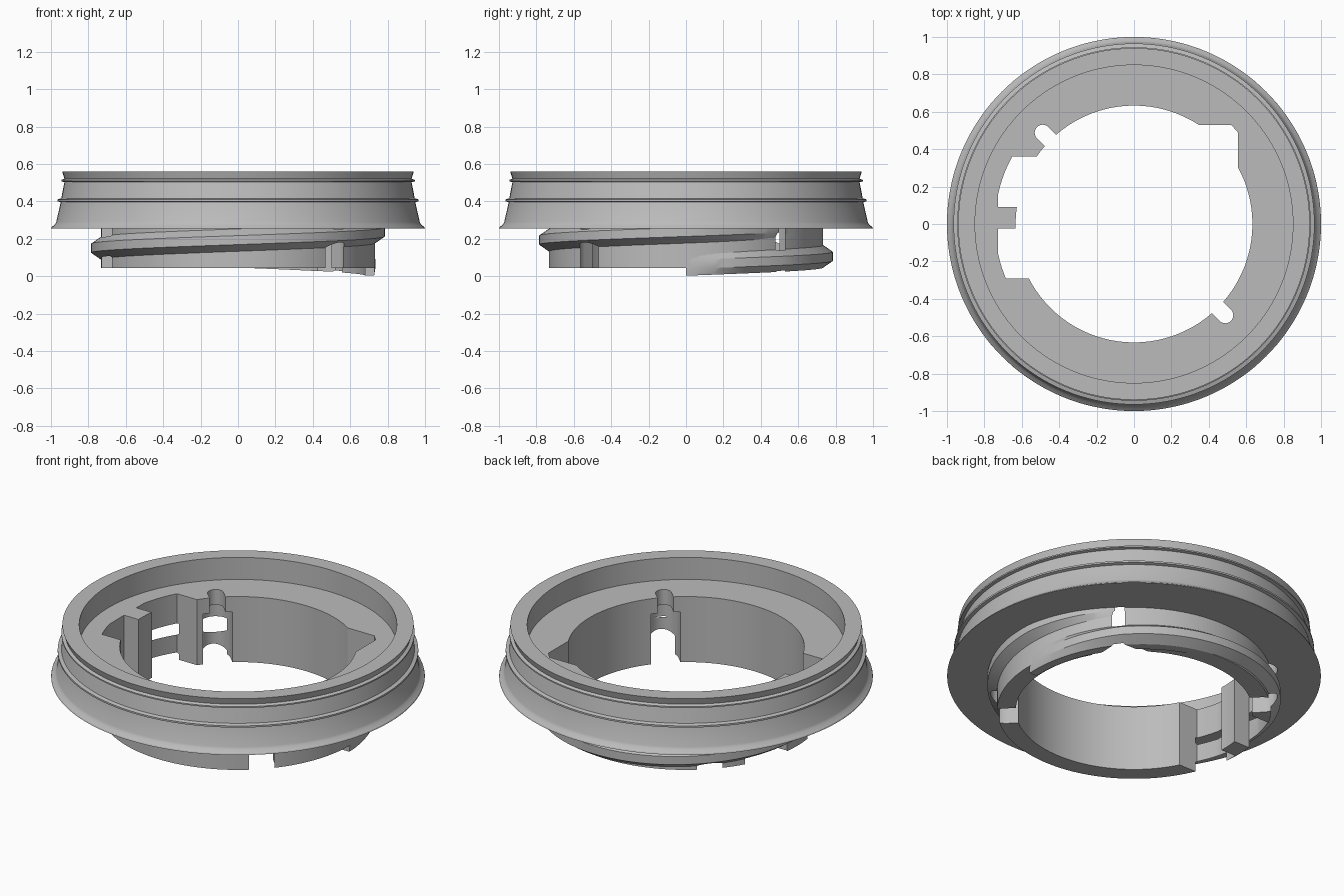
import bpy, bmesh
from math import sin, cos, pi, radians

if "Cube" in bpy.data.objects:
    bpy.data.objects.remove(bpy.data.objects["Cube"])

# One flat grey for everything
grey = bpy.data.materials.new("plain grey")
grey.use_nodes = True
GREY = (0.5, 0.5, 0.5, 1)
grey.diffuse_color = GREY
grey.node_tree.nodes["Principled BSDF"].inputs["Base Color"].default_value = GREY


def finish(name, bm):
    bmesh.ops.recalc_face_normals(bm, faces=bm.faces)
    mesh = bpy.data.meshes.new(name)
    bm.to_mesh(mesh)
    bm.free()
    mesh.materials.append(grey)
    ob = bpy.data.objects.new(name, mesh)
    bpy.context.collection.objects.link(ob)
    return ob


def skin(name, rings, closed):
    """Join a row of equal cross-sections into a solid."""
    bm = bmesh.new()
    rows = [[bm.verts.new(p) for p in ring] for ring in rings]
    n = len(rows[0])
    pairs = list(zip(rows, rows[1:]))
    if closed:
        pairs.append((rows[-1], rows[0]))
    else:
        bm.faces.new(rows[0])
        bm.faces.new(rows[-1])
    for a, b in pairs:
        for i in range(n):
            j = (i + 1) % n
            bm.faces.new((a[i], b[i], b[j], a[j]))
    return finish(name, bm)


def around(profile, angle):
    return [(r * cos(angle), r * sin(angle), z) for r, z in profile]


def prism(name, outline, low, high):
    return skin(name, [[(x, y, z) for x, y in outline] for z in (low, high)], False)


def slot(name, angle, half, end, low, high):
    """Radial slot with a rounded outer end."""
    pts = [(0.5, -half)]
    pts += [(end + half * cos(t), half * sin(t))
            for t in [-pi / 2 + pi * i / 16 for i in range(17)]]
    pts.append((0.5, half))
    c, s = cos(angle), sin(angle)
    return prism(name, [(u * c - v * s, u * s + v * c) for u, v in pts], low, high)


def arc(r, start, stop, n=8):
    return [(r * cos(a), r * sin(a))
            for a in [radians(start + (stop - start) * i / n) for i in range(n + 1)]]


# Flanged body: neck, flared skirt, two thin ribs, raised rim and inner floor
body_profile = [
    (0.633, 0.043), (0.733, 0.043), (0.733, 0.255), (1.0, 0.255), (0.997, 0.262),
    (0.978, 0.278), (0.972, 0.29), (0.948, 0.396), (0.965, 0.401), (0.965, 0.411),
    (0.945, 0.417), (0.928, 0.503), (0.945, 0.507), (0.945, 0.515),
    (0.928, 0.522), (0.94, 0.56), (0.85, 0.56), (0.85, 0.43), (0.633, 0.43)]
SIDES = 144
body = skin("flanged_body",
            [around(body_profile, 2 * pi * i / SIDES) for i in range(SIDES)], True)

# Helical thread that fades in and out at its ends
rings = []
for deg in range(0, 411, 3):
    fade = max(0, 1 - deg / 45, (deg - 365) / 45)
    crest = 0.785 - 0.054 * fade
    root = 0.733 - 0.005 * fade
    mid = 0.063 + 0.0435 * deg / 90
    rings.append(around([(0.68, mid - 0.06), (root, mid - 0.06), (crest, mid - 0.024),
                         (crest, mid + 0.024), (root, mid + 0.06), (0.68, mid + 0.06)],
                        radians(deg)))
thread = skin("helical_thread", rings, False)

# Cutters: side recess on both sides of a tooth, corner notch, two stepped slots
LOW, HIGH = -0.1, 0.5
cutters = [
    prism("recess_back", [(-0.45, 0.36), (-0.45, 0.09), (-0.727, 0.09)]
          + arc(0.744, 167.5, 151), LOW, HIGH),
    prism("recess_front", [(-0.45, -0.29), (-0.45, -0.025), (-0.727, -0.025)]
          + arc(0.744, 192.5, 203), LOW, HIGH),
    prism("corner_notch", [(0.25, 0.3), (0.555, 0.3), (0.555, 0.49),
                           (0.52, 0.53), (0.25, 0.53)], LOW, HIGH)]
for side, deg in (("left", 315), ("right", 135)):
    cutters.append(slot("narrow_slot_" + side, radians(deg), 0.043, 0.69, LOW, HIGH))
    cutters.append(slot("wide_slot_" + side, radians(deg), 0.08, 0.69, LOW, 0.34))

for ob in (body, thread):
    for cutter in cutters:
        mod = ob.modifiers.new(cutter.name, "BOOLEAN")
        mod.operation = "DIFFERENCE"
        mod.solver = "EXACT"
        mod.object = cutter
    bpy.ops.object.select_all(action="DESELECT")
    ob.select_set(True)
    bpy.context.view_layer.objects.active = ob
    for mod in list(ob.modifiers):
        bpy.ops.object.modifier_apply(modifier=mod.name)
    bpy.ops.object.shade_smooth_by_angle(angle=radians(25))

for cutter in cutters:
    bpy.data.objects.remove(cutter)
